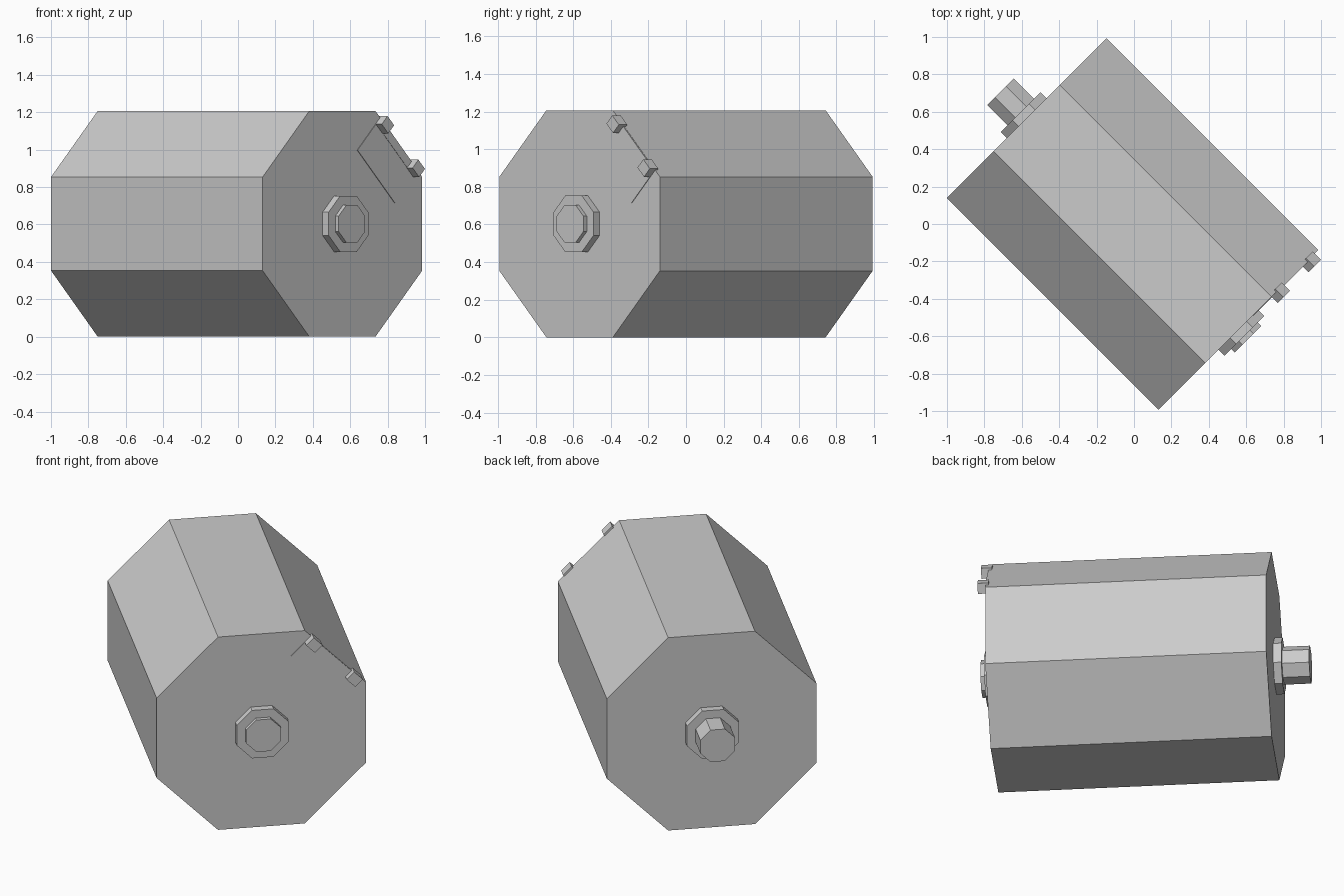
import bpy, math
from mathutils import Matrix, Vector

if "Cube" in bpy.data.objects:
    bpy.data.objects.remove(bpy.data.objects["Cube"])

APOTHEM = 0.6035
S = math.sqrt(0.5)
CENTRE = Vector((-0.0075, 0.0, APOTHEM))
# local frame: X = sideways, Y = up, Z = along the drum axis (towards front right)
FRAME = Matrix.Translation(CENTRE) @ Matrix(
    ((S, 0, S, 0), (S, 0, -S, 0), (0, 1, 0, 0), (0, 0, 0, 1)))


def octagon(name, apothem, a0, a1):
    """Octagonal prism along the axis from a0 to a1, flat side down."""
    radius = apothem / math.cos(math.pi / 8)
    m = FRAME @ Matrix.Translation((0, 0, (a0 + a1) / 2)) @ Matrix.Rotation(math.pi / 8, 4, 'Z')
    bpy.ops.mesh.primitive_cylinder_add(vertices=8, radius=radius, depth=a1 - a0)
    ob = bpy.context.object
    ob.name = name
    ob.data.transform(m)
    return ob


def diagonal_box(name, w, t, a):
    """Box on the end face: w outwards to the slanted edge, t along it, a along the axis."""
    bpy.ops.mesh.primitive_cube_add(size=1)
    ob = bpy.context.object
    ob.name = name
    mid = [(r[0] + r[1]) / 2 for r in (w, t, a)]
    size = [r[1] - r[0] for r in (w, t, a)]
    m = (FRAME @ Matrix.Rotation(math.pi / 4, 4, 'Z') @ Matrix.Translation(mid)
         @ Matrix.Diagonal((*size, 1)))
    ob.data.transform(m)
    return ob


# drum body
octagon("drum_body", APOTHEM, -0.8, 0.8)

# collars on both ends and the axle through them
octagon("front_collar", 0.15, 0.78, 0.846)
octagon("back_collar", 0.15, -0.846, -0.78)
octagon("front_axle", 0.1, 0.80, 0.872)
octagon("back_axle", 0.1, -1.0, -0.80)

# thin hatch; t runs from the upper end (+) to the lower end (-)
diagonal_box("hatch_panel", (0.357, 0.555), (-0.2, 0.2), (0.78, 0.804))
diagonal_box("hatch_hinge_bar", (0.555, 0.602), (-0.2, 0.2), (0.78, 0.806))

# hinge blocks at both ends of the hatch
for side, label in ((1, "upper"), (-1, "lower")):
    t = sorted((side * 0.13, side * 0.2))
    diagonal_box(label + "_hinge_block", (0.553, 0.615), t, (0.785, 0.848))
